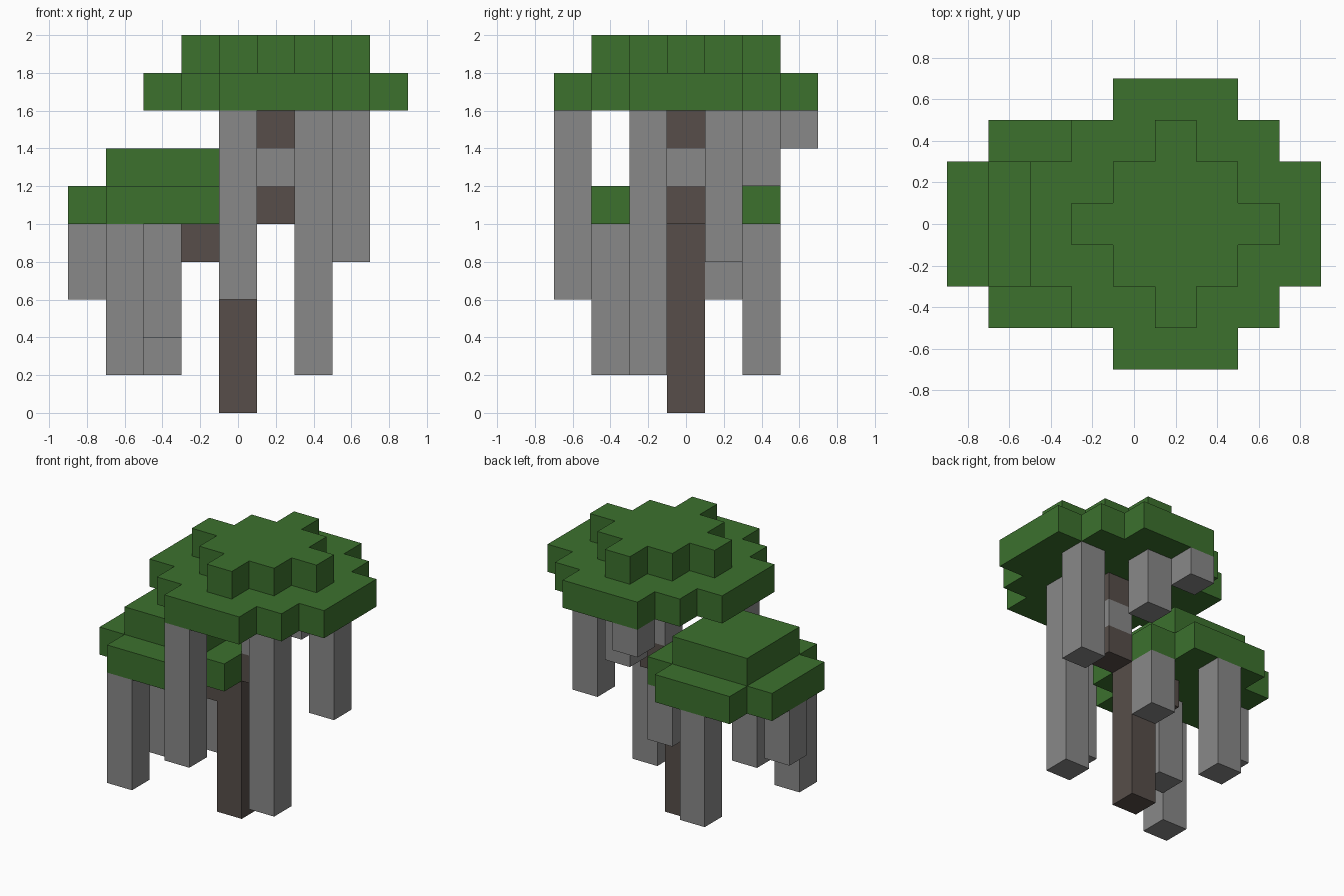
import bpy
import bmesh

old = bpy.data.objects.get("Cube")
if old:
    bpy.data.objects.remove(old, do_unlink=True)

U = 0.2  # edge of one block


def material(name, rgb):
    mat = bpy.data.materials.new(name)
    mat.use_nodes = True
    mat.diffuse_color = (*rgb, 1)
    mat.node_tree.nodes["Principled BSDF"].inputs["Base Color"].default_value = (*rgb, 1)
    return mat


GREEN = material("leaf green", (0.045, 0.165, 0.027))
BROWN = material("bark brown", (0.095, 0.076, 0.067))
GREY = material("hanging grey", (0.25, 0.25, 0.25))


def prism(name, outline, bottom, top, mat):
    """Extrude a flat outline straight up from bottom to top."""
    bm = bmesh.new()
    base = bm.faces.new([bm.verts.new((x, y, bottom)) for x, y in outline])
    grown = bmesh.ops.extrude_face_region(bm, geom=[base])["geom"]
    verts = [v for v in grown if isinstance(v, bmesh.types.BMVert)]
    bmesh.ops.translate(bm, verts=verts, vec=(0, 0, top - bottom))
    bmesh.ops.recalc_face_normals(bm, faces=bm.faces)
    mesh = bpy.data.meshes.new(name)
    bm.to_mesh(mesh)
    bm.free()
    mesh.materials.append(mat)
    obj = bpy.data.objects.new(name, mesh)
    bpy.context.collection.objects.link(obj)
    return obj


def stepped_tier(name, cx, steps, bottom, top):
    """Leaf tier: steps are (half x, half y) corners of one quarter, mirrored round."""
    quarter = []
    for i, corner in enumerate(steps):
        quarter.append(corner)
        if i + 1 < len(steps):
            quarter.append((steps[i + 1][0], corner[1]))
    loop = quarter + [(-x, y) for x, y in reversed(quarter)]
    loop += [(-x, -y) for x, y in quarter] + [(x, -y) for x, y in reversed(quarter)]
    prism(name, [(cx + x, y) for x, y in loop], bottom, top, GREEN)


def post(name, x, y, bottom, top, mat):
    h = U / 2
    square = [(x - h, y - h), (x + h, y - h), (x + h, y + h), (x - h, y + h)]
    prism(name, square, bottom, top, mat)


# Leaf tiers
stepped_tier("upper_canopy", 0.2, [(0.7, 0.3), (0.5, 0.5), (0.3, 0.7)], 1.6, 1.8)
stepped_tier("upper_crown", 0.2, [(0.5, 0.1), (0.3, 0.3), (0.1, 0.5)], 1.8, 2.0)
stepped_tier("lower_canopy", -0.4, [(0.5, 0.3), (0.3, 0.5)], 1.0, 1.2)
stepped_tier("lower_crown", -0.4, [(0.3, 0.3)], 1.2, 1.4)

# Trunk and branches
post("trunk", 0, 0, 0, 1.0, BROWN)
post("lower_branch", -0.2, 0, 0.8, 1.0, BROWN)
post("upper_trunk_base", 0.2, 0, 1.0, 1.2, BROWN)
post("trunk_knot", 0.2, 0, 1.2, 1.4, GREY)
post("upper_trunk_top", 0.2, 0, 1.4, 1.6, BROWN)

# Strands hanging below each canopy: x, y, bottom
upper = [(0, -0.6, 0.6), (0.4, -0.2, 0.2), (0.6, 0.2, 0.8), (0.2, 0.4, 1.2), (0, 0.6, 1.4)]
lower = [(-0.6, -0.4, 0.2), (-0.4, -0.2, 0.4), (-0.8, 0, 0.6), (0, 0.2, 0.6), (-0.4, 0.4, 0.2)]
for label, strands, top in (("upper", upper, 1.6), ("lower", lower, 1.0)):
    for i, (x, y, bottom) in enumerate(strands, 1):
        post(f"{label}_strand_{i}", x, y, bottom, top, GREY)
